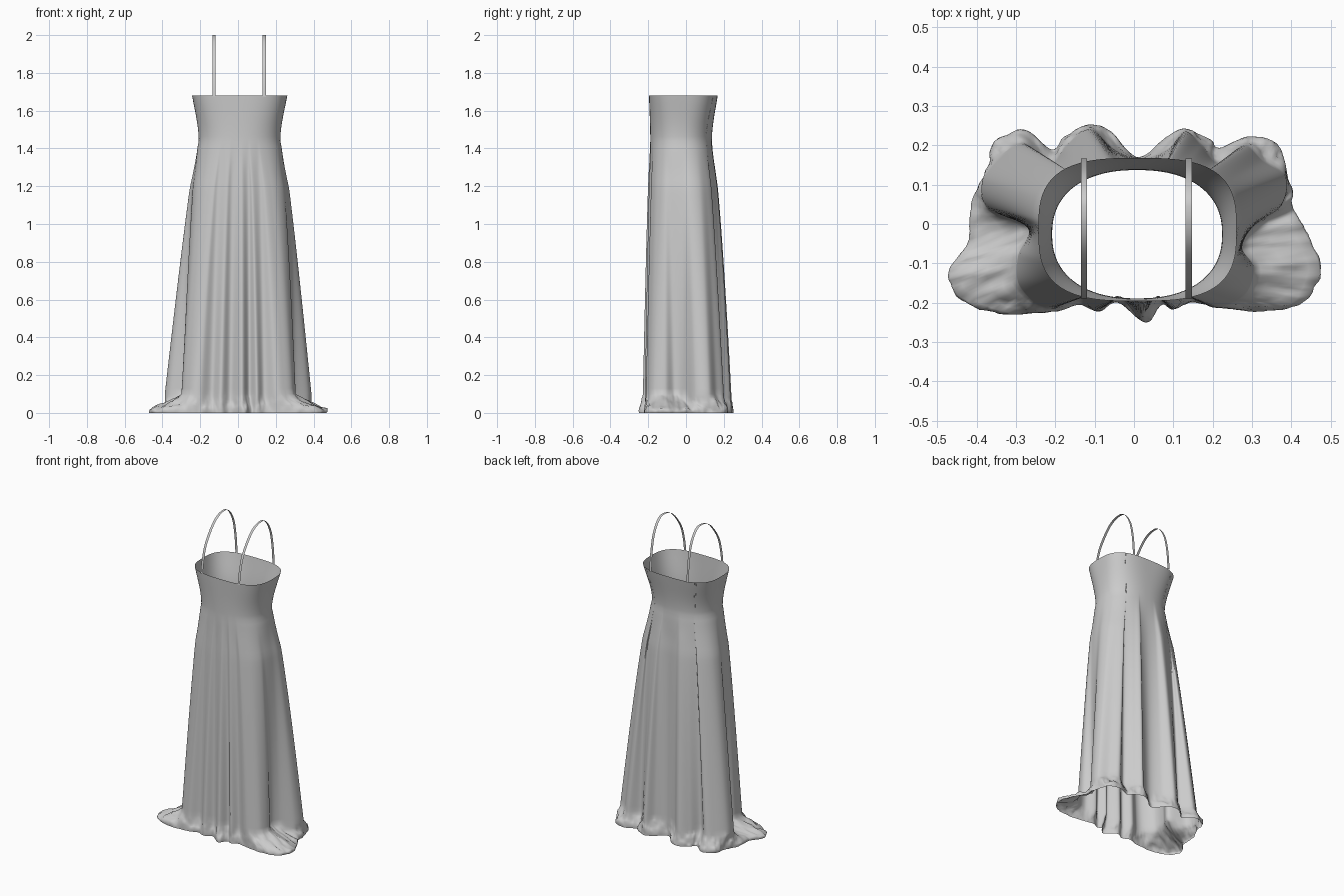
import bpy, bmesh, math
from mathutils import Vector, noise

if "Cube" in bpy.data.objects:
    bpy.data.objects.remove(bpy.data.objects["Cube"])

# Skirt outline just above the floor: folds go in and out (counter-clockwise from front)
FOLDS = [(.02, -.228), (.06, -.183), (.10, -.217), (.14, -.183), (.20, -.212), (.25, -.20),
         (.29, -.17), (.305, -.11), (.275, -.06), (.30, -.01), (.375, .05), (.385, .12),
         (.33, .16), (.28, .20), (.215, .155), (.17, .20), (.13, .235), (.085, .19),
         (.02, .165), (-.05, .19), (-.11, .24), (-.17, .20), (-.215, .15), (-.28, .205),
         (-.34, .17), (-.385, .11), (-.37, .04), (-.27, -.01), (-.295, -.08), (-.295, -.15),
         (-.25, -.20), (-.20, -.212), (-.14, -.183), (-.09, -.217), (-.04, -.183)]
# Matching outline of the hem spread on the floor
HEM = [(.03, -.25), (.07, -.205), (.10, -.217), (.15, -.20), (.22, -.212), (.33, -.222),
       (.43, -.20), (.475, -.12), (.45, -.04), (.41, .03), (.40, .08), (.385, .15),
       (.36, .205), (.29, .222), (.22, .195), (.19, .215), (.13, .243), (.08, .22),
       (.01, .17), (-.06, .235), (-.11, .252), (-.175, .225), (-.21, .19), (-.28, .24),
       (-.36, .20), (-.37, .14), (-.41, .06), (-.425, -.05), (-.475, -.13), (-.43, -.20),
       (-.32, -.23), (-.20, -.222), (-.14, -.205), (-.09, -.222), (-.04, -.20)]
SUB = 10
WAIST, FLOOR, TOP = 1.44, .10, 1.68


def spline(pts, closed=True, sub=SUB):
    """Catmull-Rom through 2D points."""
    n, out = len(pts), []
    get = (lambda i: Vector(pts[i % n])) if closed else (lambda i: Vector(pts[max(0, min(n - 1, i))]))
    for i in range(n if closed else n - 1):
        a, b, c, d = (get(i + k) for k in (-1, 0, 1, 2))
        for s in range(sub):
            t = s / sub
            out.append(.5 * (2 * b + (c - a) * t + (2 * a - 5 * b + 4 * c - d) * t * t
                             + (3 * b - a - 3 * c + d) * t ** 3))
    if not closed:
        out.append(get(n - 1))
    return out


def oval(p, centre, half, power):
    """Point of a squarish oval in the direction of p."""
    u, v = p.x / .36, p.y / .21
    k = (abs(u) ** power + abs(v) ** power) ** (-1 / power)
    return Vector((centre[0] + half[0] * u * k, centre[1] + half[1] * v * k))


def mix(a, b, t):
    return a + (b - a) * t


def finish(name, rings, closed):
    bm = bmesh.new()
    rows = [[bm.verts.new(p) for p in r] for r in rings]
    for a, b in zip(rows, rows[1:]):
        n = len(a)
        for j in range(n if closed else n - 1):
            k = (j + 1) % n
            bm.faces.new((a[j], b[j], b[k], a[k]))
    me = bpy.data.meshes.new(name)
    bm.to_mesh(me)
    bm.free()
    me.shade_smooth()
    ob = bpy.data.objects.new(name, me)
    bpy.context.collection.objects.link(ob)
    return ob


folds, hem = spline(FOLDS), spline(HEM)
waist = [oval(p, (.008, -.026), (.216, .163), 2.3) for p in folds]
neck = [oval(p, (.009, -.014), (.252, .182), 3.0) for p in folds]
wide = [oval(p, (.012, .0), (.340, .205), 2.9) for p in folds]
rings = []

# Bodice: flares gently from waist to neckline
for i in range(11):
    t = 1 - i / 10
    z = WAIST + (TOP - WAIST) * t
    e = t * t * (1.8 - .8 * t)
    rings.append([(*mix(w, n, e), z) for w, n in zip(waist, neck)])

# Skirt: waist oval widens to a full oval while the folds deepen
for i in range(1, 46):
    s = i / 45
    z = mix(WAIST, FLOOR, s)
    e = s ** .62 * min(1, .45 + s * 3)
    ring = []
    for w, b, f in zip(waist, wide, folds):
        side = min(1, max(0, (abs(f.x) - .15) / .1))
        g = s ** mix(.75, 1.15, side) * min(1, .3 + s * 6)    # side folds start lower
        ring.append((*(mix(w, b, e) + (f - b) * g), z))
    rings.append(ring)

# Hem: spreads over the floor with crumpled edges
for z, e in ((.085, .10), (.07, .25), (.055, .43), (.043, .62), (.032, .82), (.02, .97), (.01, 1), (0, .97)):
    ring = []
    for f, h in zip(folds, hem):
        p = mix(f, h, e)
        c = noise.noise(Vector((p.x * 28, p.y * 28, z * 25)))
        c += .5 * noise.noise(Vector((p.x * 65, p.y * 65, z * 40)))
        p = p * (1 + .035 * c * min(1, e * 2) * (1 - .6 * e))
        ring.append((p.x, p.y, max(0, z + .012 * c * (z > .015))))
    rings.append(ring)
finish("dress", rings, True)

# Shoulder straps: flat ribbons arching from front to back
arch = spline([(-.190, 1.675), (-.177, 1.76), (-.143, 1.86), (-.06, 1.965), (.02, 2.0),
               (.08, 1.985), (.13, 1.91), (.155, 1.80), (.166, 1.675)], False, 5)
for side, x in (("left", -.127), ("right", .139)):
    finish(side + "_strap", [[(x + d, min(p.x, .166), min(p.y, 2)) for d in (.008, -.008)] for p in arch], False)
